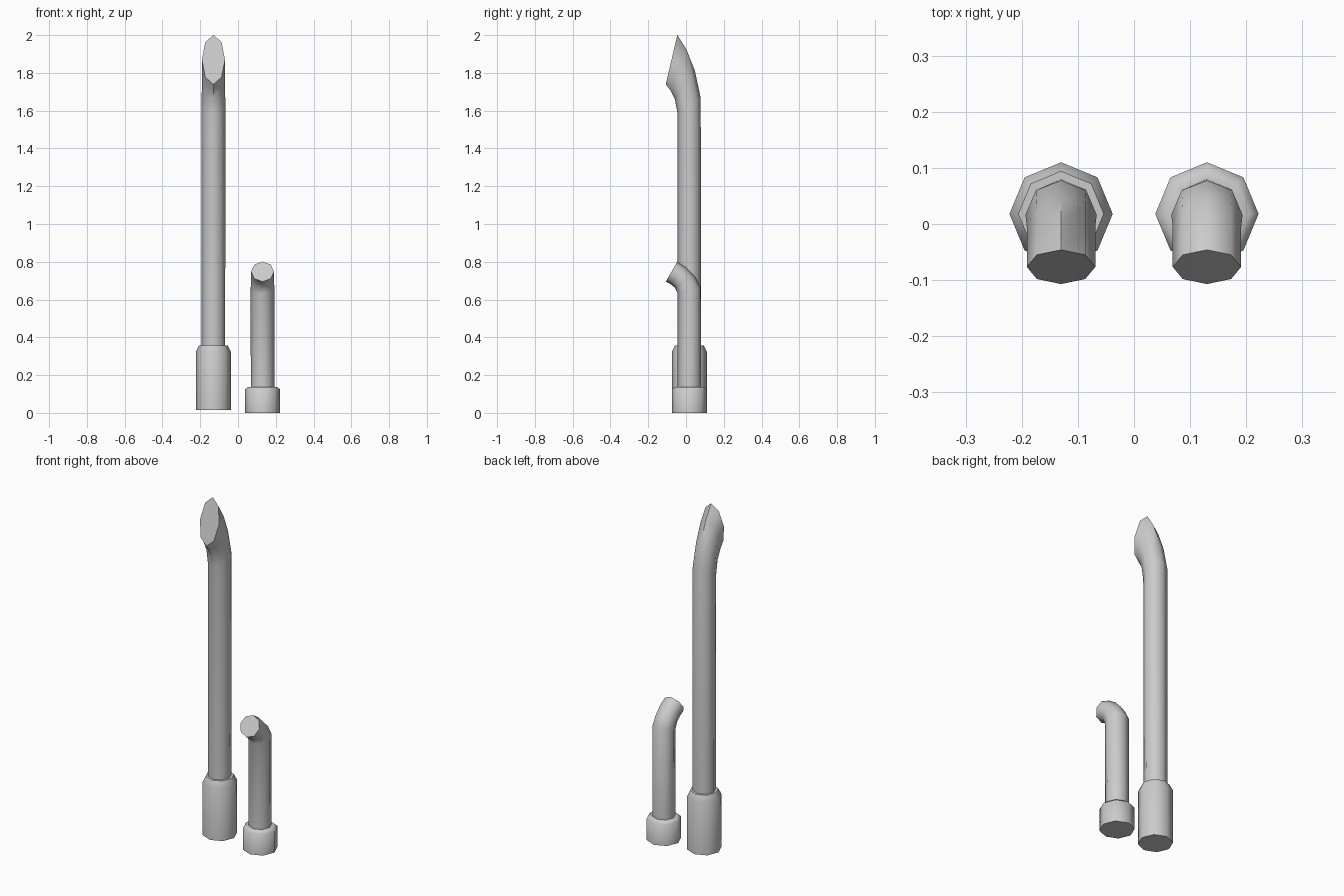
import bpy, bmesh
from math import cos, sin, pi, radians

if "Cube" in bpy.data.objects:
    bpy.data.objects.remove(bpy.data.objects["Cube"])

SIDES = 8
PIPE_R = 0.062
AXIS_Y = 0.018

def loft(name, rings, x, z, stretch):
    """Skin octagonal rings given as (centre y, centre z, radius, tilt in degrees)."""
    bm = bmesh.new()
    loops = []
    for cy, cz, r, tilt in rings:
        t = radians(tilt)
        loop = []
        for i in range(SIDES):
            a = 2 * pi * i / SIDES
            u, v = r * cos(a), r * sin(a)
            loop.append(bm.verts.new((x + u, cy + v * cos(t),
                                      z + stretch * (cz - v * sin(t)))))
        loops.append(loop)
    for a, b in zip(loops, loops[1:]):
        for i in range(SIDES):
            j = (i + 1) % SIDES
            bm.faces.new((a[i], a[j], b[j], b[i]))
    bm.faces.new(loops[0][::-1])
    bm.faces.new(loops[-1])
    bmesh.ops.recalc_face_normals(bm, faces=bm.faces)
    mesh = bpy.data.meshes.new(name)
    bm.to_mesh(mesh)
    bm.free()
    ob = bpy.data.objects.new(name, mesh)
    bpy.context.collection.objects.link(ob)
    bpy.ops.object.select_all(action='DESELECT')
    ob.select_set(True)
    bpy.context.view_layer.objects.active = ob
    bpy.ops.object.shade_smooth_by_angle(angle=radians(50))

# Chamfered base collar
collar = [(AXIS_Y, 0.0, 0.092, 0), (AXIS_Y, 0.125, 0.092, 0),
          (AXIS_Y, 0.138, 0.076, 0), (AXIS_Y, 0.138, 0.06, 0)]

# Straight pipe that bends 60 degrees towards the front
pipe = [(AXIS_Y, 0.13, PIPE_R, 0), (0.0165, 0.650, 0.0635, 15),
        (-0.006, 0.694, 0.061, 30), (-0.040, 0.726, 0.061, 45),
        (-0.0765, 0.748, 0.061, 60)]
# tilt leans the rear of each ring upwards
pipe = [(y, z, r, -t) for y, z, r, t in pipe]

# Short pipe on the right, the same shape stretched upwards on the left
for label, x, z, stretch in (("short", 0.13, 0.0, 1.0), ("tall", -0.13, 0.015, 2.48)):
    loft(label + "_pipe_collar", collar, x, z, stretch)
    loft(label + "_bent_pipe", pipe, x, z, stretch)
